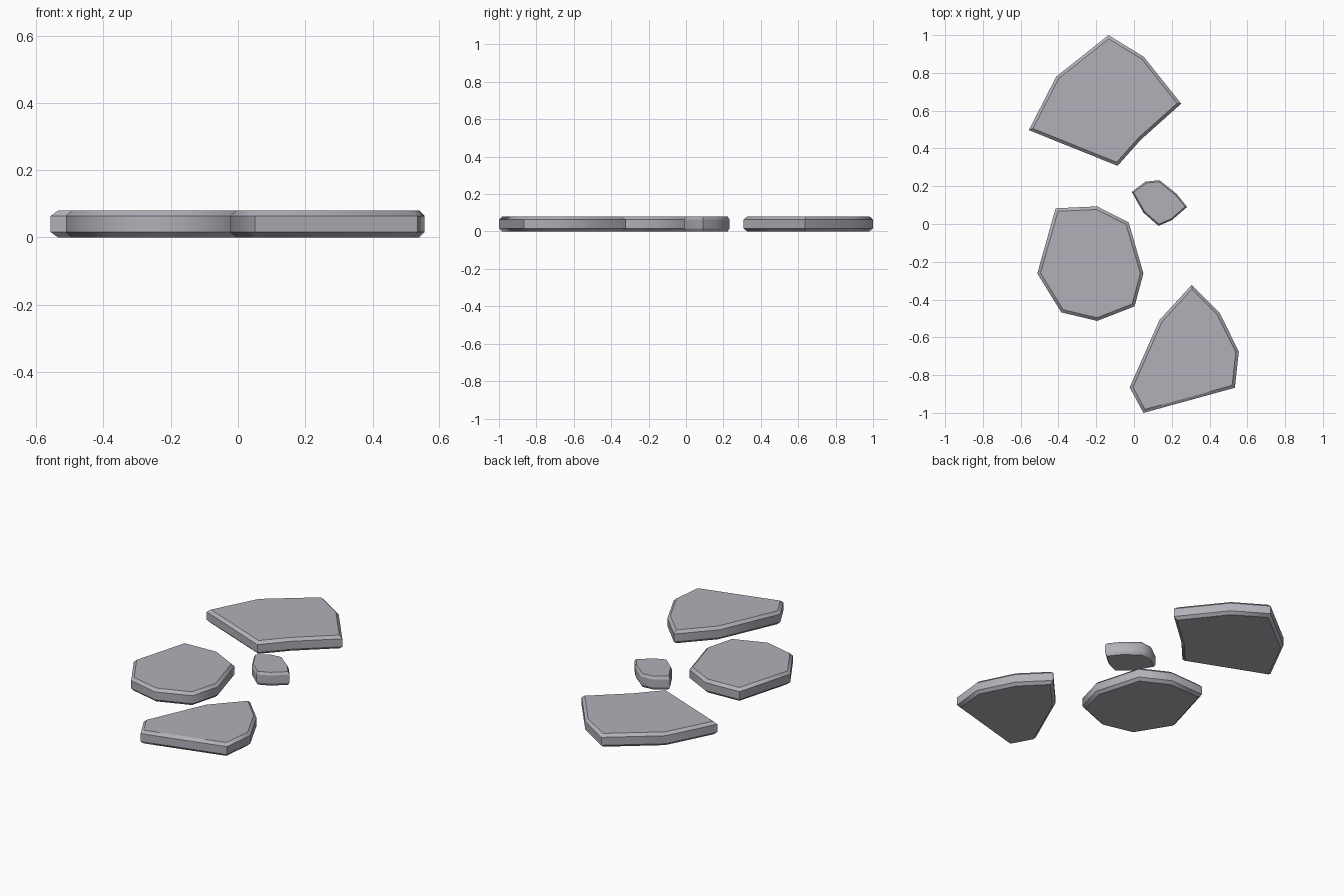
import bpy, bmesh, math
from mathutils import Vector

if "Cube" in bpy.data.objects:
    bpy.data.objects.remove(bpy.data.objects["Cube"])

HEIGHT = 0.08
CHAMFER = 0.016

# Dark slate colour
slate = bpy.data.materials.new("slate")
slate.diffuse_color = (0.45, 0.43, 0.48, 1)
slate.use_nodes = True
slate.node_tree.nodes["Principled BSDF"].inputs["Base Color"].default_value = slate.diffuse_color


def inset_outline(points, distance):
    """Move every edge of a clockwise outline inward by the same distance."""
    result = []
    for i, p in enumerate(points):
        before = (p - points[i - 1]).normalized()
        after = (points[(i + 1) % len(points)] - p).normalized()
        n1 = Vector((before.y, -before.x))
        n2 = Vector((after.y, -after.x))
        result.append(p + (n1 + n2) * distance / (1 + n1.dot(n2)))
    return result


def flagstone(name, outline, inset):
    outer = [Vector(p) for p in outline]
    inner = inset_outline(outer, inset)
    bm = bmesh.new()
    layers = [(inner, 0), (outer, CHAMFER), (outer, HEIGHT - CHAMFER), (inner, HEIGHT)]
    rings = [[bm.verts.new((p.x, p.y, z)) for p in pts] for pts, z in layers]
    n = len(outer)
    for low, high in zip(rings, rings[1:]):
        for i in range(n):
            j = (i + 1) % n
            bm.faces.new((low[i], low[j], high[j], high[i]))
    bm.faces.new(rings[0])
    bm.faces.new(rings[-1])
    bmesh.ops.recalc_face_normals(bm, faces=bm.faces[:])
    # Soft shading around the sides, crisp rims and tight corners
    for face in bm.faces:
        face.smooth = True
    for edge in bm.edges:
        a, b = edge.verts
        rim = abs(a.co.z - b.co.z) < 1e-5
        edge.smooth = not rim and edge.calc_face_angle() < math.radians(55)
    mesh = bpy.data.meshes.new(name)
    bm.to_mesh(mesh)
    bm.free()
    mesh.materials.append(slate)
    bpy.context.collection.objects.link(bpy.data.objects.new(name, mesh))


# Large stone at the back
flagstone("back_stone", [(-0.135, 1.0), (0.052, 0.885), (0.25, 0.637), (0.037, 0.447),
                         (-0.087, 0.308), (-0.557, 0.497), (-0.412, 0.78)], 0.016)

# Small filler stone
flagstone("small_stone", [(-0.012, 0.17), (0.06, 0.224), (0.135, 0.232), (0.227, 0.158),
                          (0.281, 0.09), (0.20, 0.02), (0.13, -0.01), (0.05, 0.06)], 0.008)

# Rounded stone in the middle
flagstone("middle_stone", [(-0.415, 0.083), (-0.195, 0.093), (-0.028, 0.008), (0.05, -0.262),
                           (0.003, -0.436), (-0.195, -0.513), (-0.385, -0.468), (-0.512, -0.262)], 0.016)

# Tapered stone at the front
flagstone("front_stone", [(0.306, -0.322), (0.453, -0.47), (0.555, -0.675), (0.534, -0.867),
                          (0.05, -1.0), (-0.023, -0.865), (0.135, -0.508)], 0.016)
